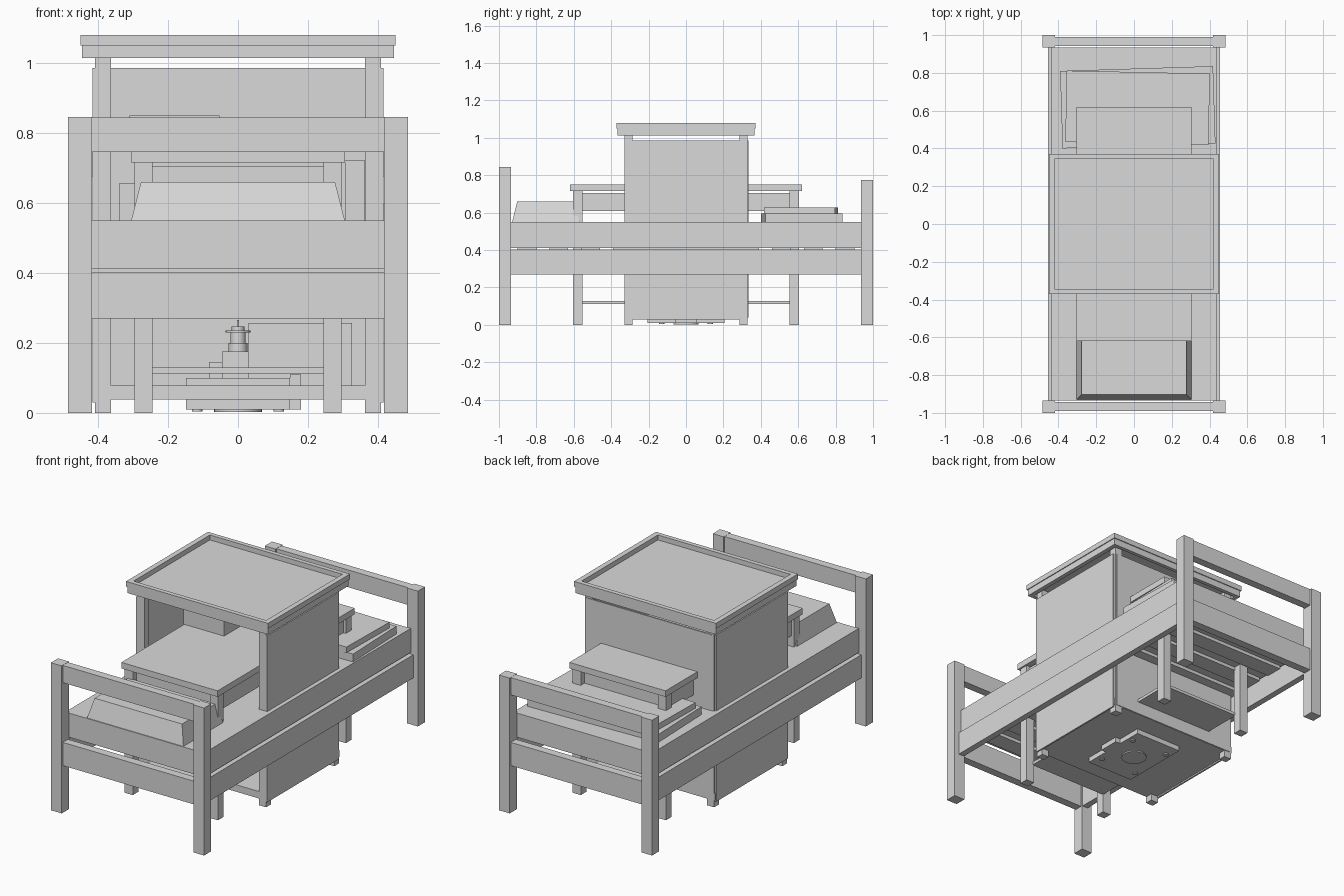
import bpy, bmesh
from math import radians

cube = bpy.data.objects.get("Cube")
if cube:
    bpy.data.objects.remove(cube, do_unlink=True)

grey = bpy.data.materials.new("light grey")
grey.use_nodes = True
colour = (0.7, 0.7, 0.7, 1)
grey.diffuse_color = colour
grey.node_tree.nodes["Principled BSDF"].inputs["Base Color"].default_value = colour


def finish(name, bm):
    mesh = bpy.data.meshes.new(name)
    bm.to_mesh(mesh)
    bm.free()
    mesh.materials.append(grey)
    obj = bpy.data.objects.new(name, mesh)
    bpy.context.collection.objects.link(obj)
    return obj


def box(name, x, y, z, turn=0, taper=0):
    """Box from (min, max) ranges; taper pulls the top edges inward."""
    bm = bmesh.new()
    bmesh.ops.create_cube(bm, size=1)
    for v in bm.verts:
        inset = taper if v.co.z > 0 else 0
        v.co.x *= x[1] - x[0] - 2 * inset
        v.co.y *= y[1] - y[0] - 2 * inset
        v.co.z *= z[1] - z[0]
    obj = finish(name, bm)
    obj.location = [(r[0] + r[1]) / 2 for r in (x, y, z)]
    obj.rotation_euler.z = radians(turn)
    return obj


def disc(name, x, y, z, radius, sides=32):
    bm = bmesh.new()
    bmesh.ops.create_cone(bm, cap_ends=True, segments=sides, radius1=radius,
                          radius2=radius, depth=z[1] - z[0])
    obj = finish(name, bm)
    obj.location = (x, y, (z[0] + z[1]) / 2)
    for p in obj.data.polygons:
        p.use_smooth = len(p.vertices) == 4
    for e in obj.data.edges:
        a, b = (obj.data.vertices[i].co.z for i in e.vertices)
        e.use_edge_sharp = abs(a - b) < 1e-5
    return obj


def both(a, b, side):
    """Range mirrored to the given side."""
    return tuple(sorted((a * side, b * side)))


SIDES = (-1, 1)

# Bed frame: the front end is taller
for end, top in ((-1, 0.845), (1, 0.775)):
    tag = "front" if end < 0 else "back"
    for s in SIDES:
        box(tag + "_bed_post", both(0.417, 0.485, s), both(0.935, 1, end), (0, top))
    rail_y = both(0.943, 0.99, end)
    box(tag + "_top_rail", (-0.42, 0.42), rail_y, (top - 0.1, top - 0.001))
    box(tag + "_low_rail", (-0.42, 0.42), rail_y, (0.27, 0.403))
for s in SIDES:
    box("side_rail", both(0.42, 0.456, s), (-0.937, 0.937), (0.27, 0.403))

# Slats, mattress, pillow and folded covers
for i in range(11):
    y = -0.85 + 0.17 * i
    box("slat", (-0.42, 0.42), (y - 0.05, y + 0.05), (0.393, 0.412))
box("mattress", (-0.44, 0.44), (-0.935, 0.935), (0.412, 0.55))
box("pillow", (-0.305, 0.305), (-0.93, -0.57), (0.55, 0.66), taper=0.028)
box("lower_cover", (-0.385, 0.425), (0.413, 0.823), (0.55, 0.595), turn=1.8)
box("upper_cover", (-0.36, 0.398), (0.426, 0.804), (0.595, 0.628), turn=-1.2)

# Long table running through the cabinet
box("table_top", (-0.305, 0.305), (-0.62, 0.62), (0.715, 0.75))
for s in SIDES:
    for e in SIDES:
        box("table_leg", both(0.244, 0.296, s), both(0.553, 0.604, e), (0, 0.715))
    box("table_side_apron", both(0.255, 0.28, s), (-0.56, 0.56), (0.61, 0.705))
    box("table_end_apron", (-0.25, 0.25), both(0.545, 0.57, s), (0.61, 0.705))
box("table_shelf", (-0.25, 0.25), (-0.56, 0.56), (0.112, 0.129))

# Cabinet, open at the front
for s in SIDES:
    for e in SIDES:
        box("cabinet_post", both(0.363, 0.409, s), both(0.287, 0.33, e), (0, 1.035))
    box("cabinet_side", both(0.406, 0.416, s), (-0.33, 0.32), (0.03, 0.985))
box("cabinet_back", (-0.4, 0.4), (0.324, 0.333), (0.04, 0.985))
box("cabinet_floor", (-0.413, 0.413), (-0.329, 0.329), (0.038, 0.078))

# Roof tray with a raised rim
box("roof_panel", (-0.43, 0.43), (-0.355, 0.355), (1.03, 1.052))
for tag, low, high, w, d in (("band", 1.013, 1.05, 0.445, 0.366), ("rim", 1.05, 1.08, 0.45, 0.371)):
    for s in SIDES:
        box("roof_side_" + tag, both(0.42, w, s), (-d, d), (low, high))
        box("roof_end_" + tag, (-0.42, 0.42), both(0.345, d, s), (low, high))

# Goods inside the cabinet
box("table_box", (-0.31, -0.053), (-0.05, 0.18), (0.75, 0.85))
box("left_bin", (-0.34, -0.296), (-0.1, 0.15), (0.55, 0.655))
box("right_bin", (0.305, 0.362), (0.02, 0.28), (0.55, 0.722))
box("storage_case", (0.03, 0.325), (0.05, 0.28), (0.078, 0.257))

# Machine standing in the cabinet base
box("machine_base", (-0.148, 0.148), (-0.205, 0.205), (0.01, 0.1))
box("machine_side_tab", (0.148, 0.18), (-0.06, 0.06), (0.01, 0.11))
box("machine_body", (-0.045, 0.03), (-0.04, 0.04), (0.1, 0.175))
box("machine_switch", (-0.083, -0.045), (-0.03, 0.03), (0.1, 0.145))
disc("machine_column", 0, 0, (0.1, 0.2), 0.027)
disc("machine_neck", 0, 0, (0.2, 0.23), 0.022)
disc("machine_flange", 0, 0, (0.23, 0.236), 0.035)
disc("machine_cap", 0, 0, (0.236, 0.247), 0.018)
disc("machine_pin", 0, 0, (0.247, 0.265), 0.003, 12)
disc("base_ring", 0, 0, (0.003, 0.012), 0.068)
for s in SIDES:
    for e in SIDES:
        disc("machine_foot", 0.117 * s, 0.13 * e, (0.004, 0.012), 0.015, 16)
